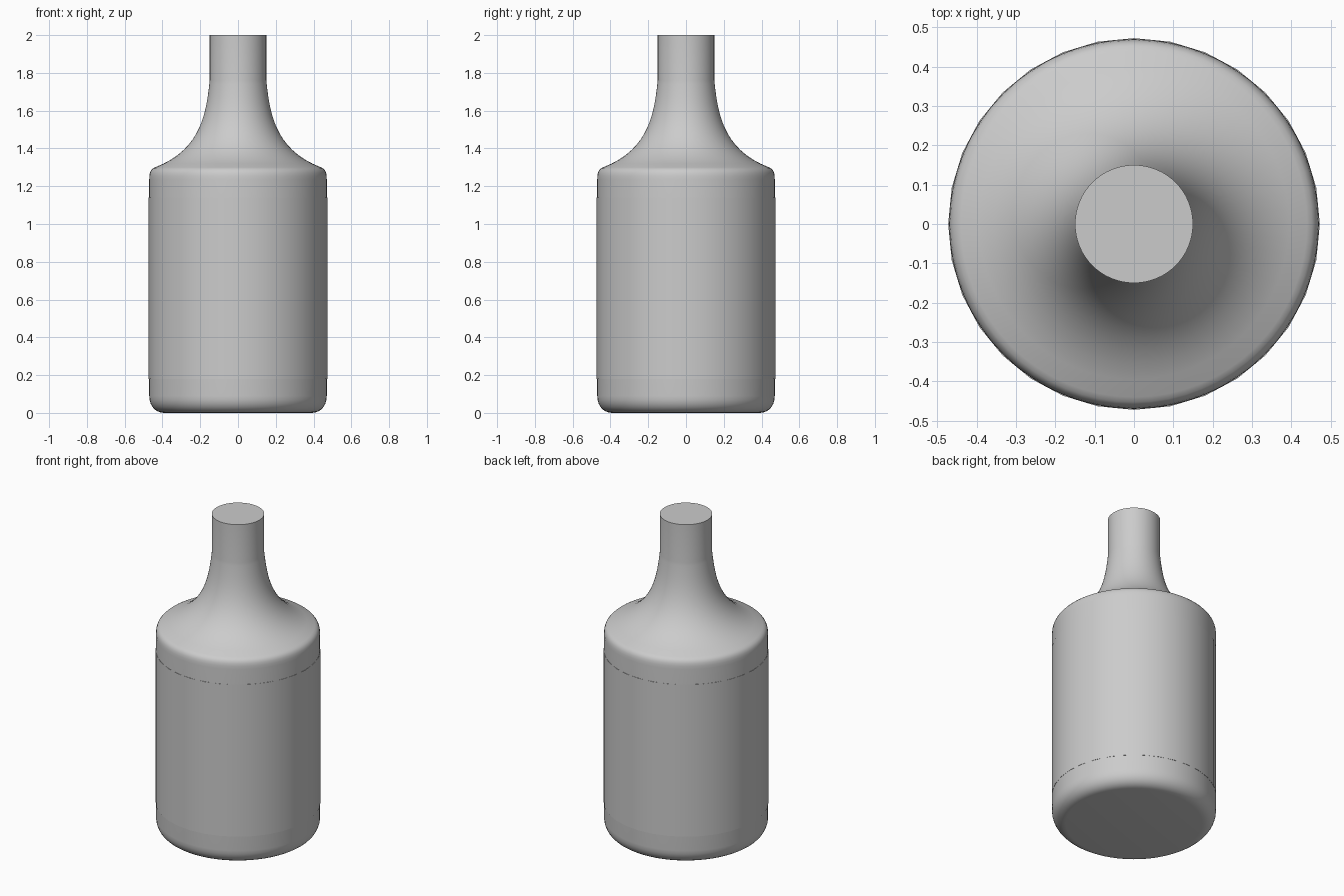
import bpy, bmesh, math
from mathutils import Vector
from mathutils.geometry import interpolate_bezier

if "Cube" in bpy.data.objects:
    bpy.data.objects.remove(bpy.data.objects["Cube"])


def lathe(name, profile, segments, start=0.0):
    bm = bmesh.new()
    rings = []
    for r, z in profile:
        rings.append([bm.verts.new((r * math.cos(start + 2 * math.pi * i / segments),
                                    r * math.sin(start + 2 * math.pi * i / segments), z))
                      for i in range(segments)])
    for a, b in zip(rings, rings[1:]):
        for i in range(segments):
            j = (i + 1) % segments
            bm.faces.new((a[i], a[j], b[j], b[i]))
    # Flat end caps
    bm.faces.new(rings[0][::-1])
    bm.faces.new(rings[-1])
    mesh = bpy.data.meshes.new(name)
    bm.to_mesh(mesh)
    bm.free()
    obj = bpy.data.objects.new(name, mesh)
    bpy.context.collection.objects.link(obj)
    bpy.ops.object.select_all(action='DESELECT')
    obj.select_set(True)
    bpy.context.view_layer.objects.active = obj
    bpy.ops.object.shade_smooth_by_angle(angle=math.radians(35))
    return obj


def curve(points, count):
    pts = interpolate_bezier(*[Vector((r, z, 0)) for r, z in points], count)
    return [(p.x, p.y) for p in pts]


# Bottle: rounded base, straight wall, rounded shoulder, flared neck
base = curve([(0.39, 0), (0.435, 0), (0.47, 0.035), (0.47, 0.09)], 8)
edge = curve([(0.47, 1.235), (0.47, 1.27), (0.465, 1.29), (0.44, 1.30)], 6)
flare = curve([(0.44, 1.30), (0.20, 1.39), (0.17, 1.58), (0.152, 1.74)], 16)
lathe("bottle", base + edge + flare[1:] + [(0.15, 1.76), (0.15, 2.0)], 64)

# Label band wrapped round the straight wall
lathe("label_band", [(0.4725, 0.18), (0.4725, 1.14)], 32)
